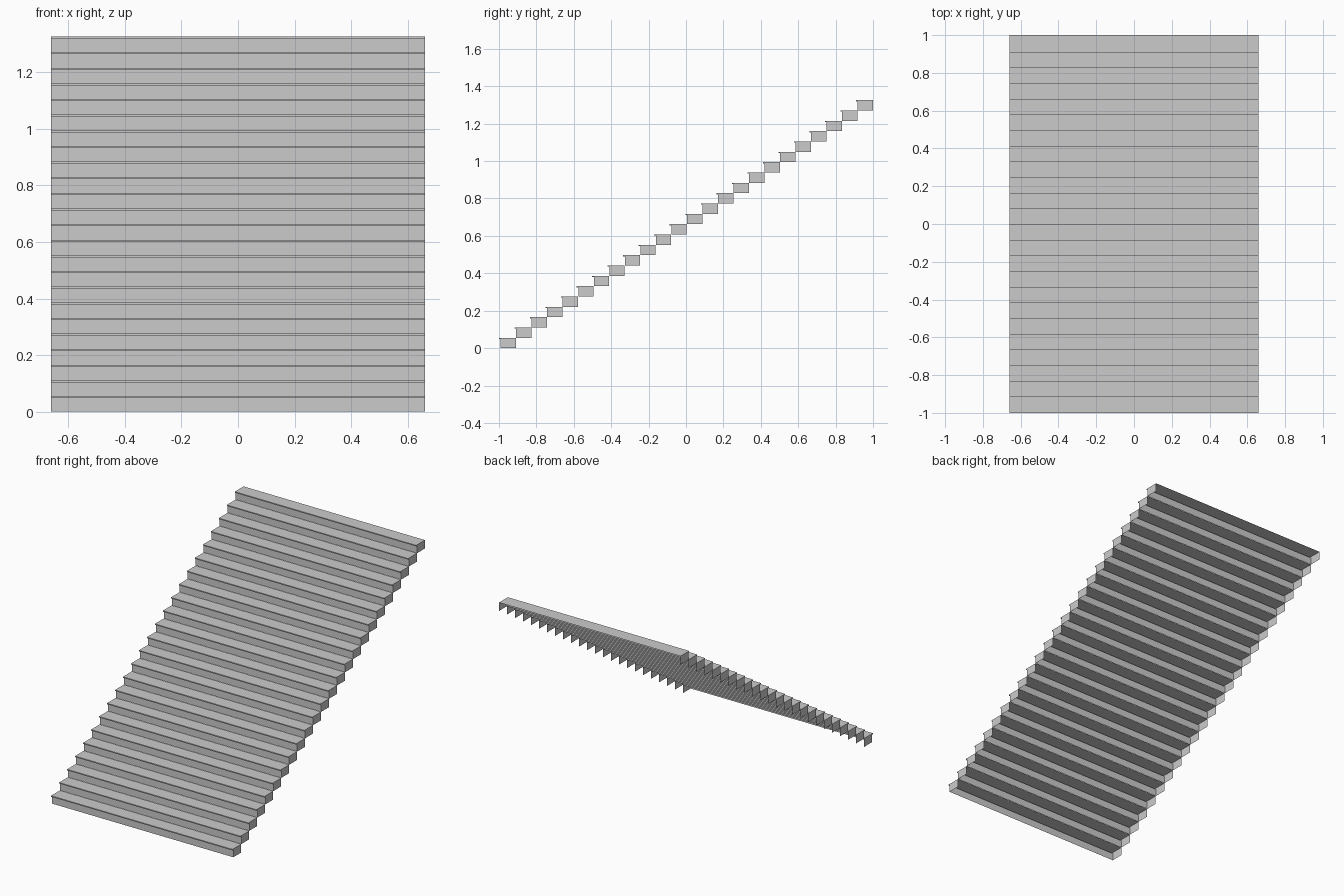
import bpy
import bmesh

if "Cube" in bpy.data.objects:
    bpy.data.objects.remove(bpy.data.objects["Cube"])

STEPS = 24
HALF_W = 0.66
PITCH = 0.083        # run per step
RISE = 1.326 / STEPS
NOSE_OUT = 0.009     # overhang of the nosing
NOSE_T = 0.007       # thickness of the nosing
DEPTH = 2.0 - PITCH * (STEPS - 1)

# Side profile of one step: rear foot, rear top, nosing, riser foot
profile = [(DEPTH, 0), (DEPTH, RISE), (0, RISE), (0, RISE - NOSE_T),
           (NOSE_OUT, RISE - NOSE_T), (NOSE_OUT, 0)]


def make_step_mesh():
    bm = bmesh.new()
    left = [bm.verts.new((-HALF_W, y, z)) for y, z in profile]
    right = [bm.verts.new((HALF_W, y, z)) for y, z in profile]
    # tread, nosing and riser; back and underside stay open
    for i in range(1, len(profile) - 1):
        bm.faces.new((left[i], left[i + 1], right[i + 1], right[i]))
    # end panels
    bm.faces.new(left[::-1])
    bm.faces.new(right)
    bmesh.ops.recalc_face_normals(bm, faces=bm.faces)
    # outside is up on the tread
    tread = max(bm.faces, key=lambda f: f.calc_center_median().z)
    if tread.normal.z < 0:
        bmesh.ops.reverse_faces(bm, faces=bm.faces)
    mesh = bpy.data.meshes.new("step")
    bm.to_mesh(mesh)
    bm.free()
    return mesh


# Flight of identical hollow steps
step_mesh = make_step_mesh()
for k in range(STEPS):
    step = bpy.data.objects.new(f"step_{k + 1:02d}", step_mesh)
    step.location = (0, -1 + k * PITCH, k * RISE)
    bpy.context.collection.objects.link(step)
